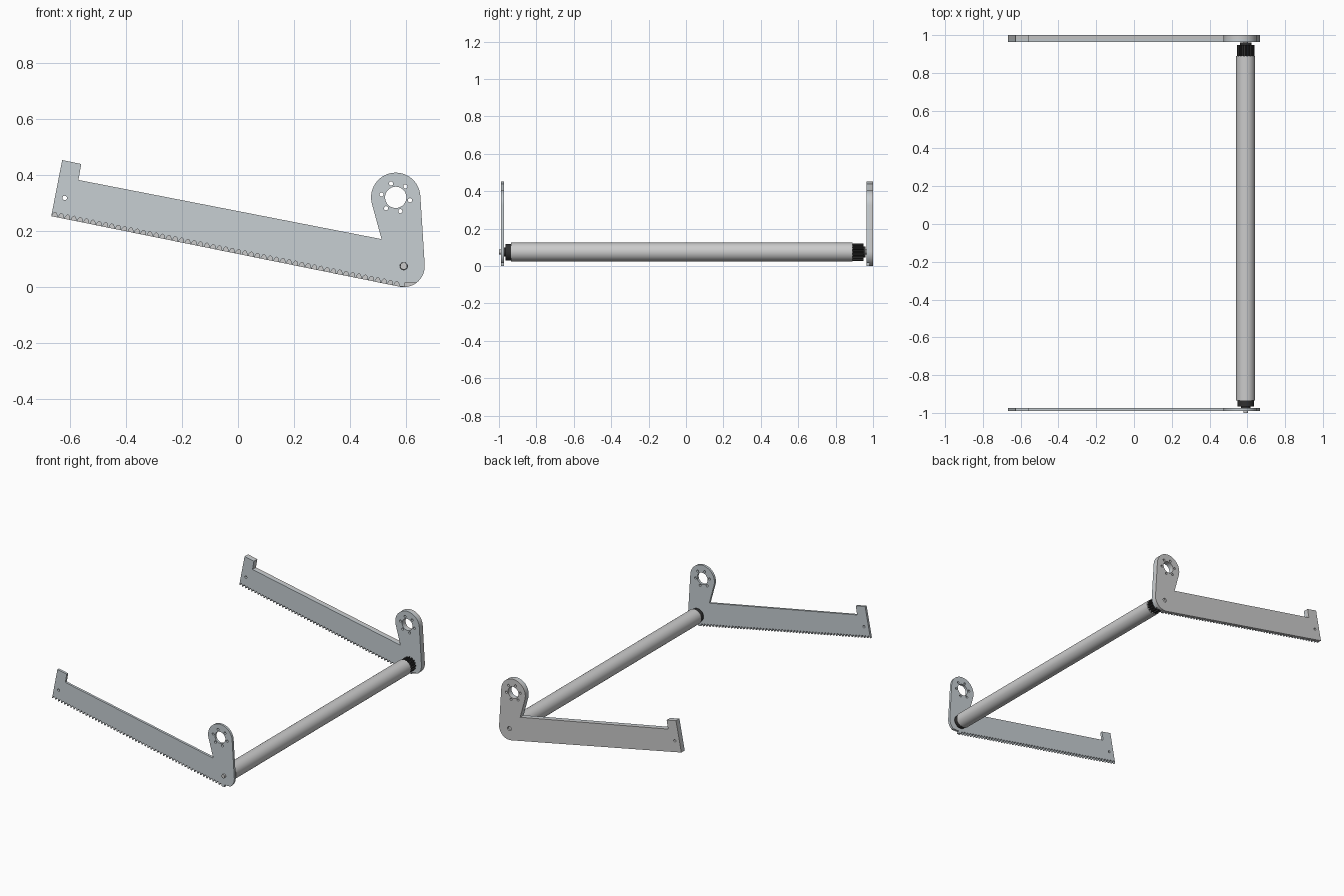
import bpy, math
from math import cos, sin, radians, pi

if "Cube" in bpy.data.objects:
    bpy.data.objects.remove(bpy.data.objects["Cube"])

AX, AZ = 0.591, 0.075      # roller axis
HX, HZ = 0.5625, 0.32      # centre of the mounting lobe


def material(name, rgb):
    m = bpy.data.materials.new(name)
    m.diffuse_color = (*rgb, 1)
    m.use_nodes = True
    m.node_tree.nodes["Principled BSDF"].inputs["Base Color"].default_value = m.diffuse_color
    return m


STEEL = material("blue_grey_steel", (0.57, 0.62, 0.65))
BLACK = material("black_plastic", (0.03, 0.03, 0.03))


def arc(cx, cz, r, a0, a1, n):
    return [(cx + r * cos(radians(a0 + (a1 - a0) * i / n)),
             cz + r * sin(radians(a0 + (a1 - a0) * i / n))) for i in range(n + 1)]


def circle(cx, cz, r, n=24):
    return arc(cx, cz, r, 0, 360, n)[:-1]


def extrude_profile(name, loops, y0, y1, mat=None):
    """Fill the first loop (others are holes) in XZ and extrude from y0 to y1."""
    cu = bpy.data.curves.new(name, 'CURVE')
    cu.dimensions = '2D'
    cu.fill_mode = 'BOTH'
    cu.extrude = (y1 - y0) / 2
    for pts in loops:
        s = cu.splines.new('POLY')
        s.points.add(len(pts) - 1)
        for p, (x, z) in zip(s.points, pts):
            p.co = (x, z, 0, 1)
        s.use_cyclic_u = True
    ob = bpy.data.objects.new(name, cu)
    bpy.context.collection.objects.link(ob)
    ob.rotation_euler = (pi / 2, 0, 0)
    ob.location.y = (y0 + y1) / 2
    bpy.ops.object.select_all(action='DESELECT')
    ob.select_set(True)
    bpy.context.view_layer.objects.active = ob
    bpy.ops.object.convert(target='MESH')
    ob = bpy.context.view_layer.objects.active
    bpy.ops.object.shade_smooth_by_angle(angle=radians(25))
    if mat:
        ob.data.materials.clear()
        ob.data.materials.append(mat)
    return ob


def rod(name, r, y0, y1, mat=None, n=48):
    bpy.ops.mesh.primitive_cylinder_add(vertices=n, radius=r, depth=y1 - y0,
                                        location=(AX, (y0 + y1) / 2, AZ),
                                        rotation=(pi / 2, 0, 0))
    ob = bpy.context.object
    ob.name = name
    bpy.ops.object.shade_smooth_by_angle(angle=radians(30))
    if mat:
        ob.data.materials.append(mat)
    return ob


# arm outline, from the tip hook round the lobe to the right side
upper = [(-0.666, 0.253), (-0.627, 0.453), (-0.559, 0.439), (-0.569, 0.382), (0.512, 0.171)]
upper += arc(HX, HZ, 0.088, 196, 3, 28)
plain_edge = arc(AX, AZ, 0.075, 3, -101.3, 20)

# rack edge: relief flat under the pivot, then rounded grooves along the arm
start, end = (0.576, 0.002), (-0.666, 0.253)
length = math.dist(start, end)
dx, dz = (end[0] - start[0]) / length, (end[1] - start[1]) / length
nx, nz = dz, -dx
rack_edge = arc(AX, AZ, 0.075, 3, -52, 12) + [(0.595, 0.016), (0.593, 0.001)]
TEETH = 55
pitch = length / TEETH
for i in range(TEETH):
    mid = (i + 0.5) * pitch
    for k in range(7):
        t = pi * k / 6
        s, d = mid - 0.38 * pitch * cos(t), 0.016 * sin(t)
        rack_edge.append((start[0] + dx * s + nx * d, start[1] + dz * s + nz * d))

# bore, bolt circle and tip hole
holes = [circle(HX, HZ, 0.038, 40), circle(-0.618, 0.318, 0.008, 16), circle(AX, AZ, 0.0135)]
for i in range(6):
    a = radians(-11.5 + 60 * i)
    holes.append(circle(HX + 0.052 * cos(a), HZ + 0.052 * sin(a), 0.0075, 16))

# toothed arm plates on both ends, plain cover behind the rear one
extrude_profile("front_arm_plate", [upper + rack_edge] + holes, -0.99, -0.974, STEEL)
extrude_profile("rear_arm_plate", [upper + rack_edge] + holes, 0.964, 0.98, STEEL)
extrude_profile("rear_cover_plate", [upper + plain_edge] + holes, 0.98, 1.0)

# roller tube, end caps and pins
rod("roller_tube", 0.05, -0.935, 0.89)
rod("front_end_cap", 0.044, -0.965, -0.935, BLACK)
rod("front_spacer", 0.025, -0.974, -0.965, BLACK)
rod("front_pin", 0.0125, -1.0, -0.96, n=24)
rod("rear_spacer", 0.03, 0.945, 0.96, BLACK)
rod("rear_pin", 0.0125, 0.94, 0.99, n=24)

# drive gear at the rear end of the roller
gear = []
N = 16
for i in range(N):
    for f, r in ((-0.3, 0.038), (-0.17, 0.047), (0.17, 0.047), (0.3, 0.038)):
        a = 2 * pi * (i + f) / N
        gear.append((AX + r * cos(a), AZ + r * sin(a)))
extrude_profile("drive_gear", [gear], 0.89, 0.948, BLACK)
